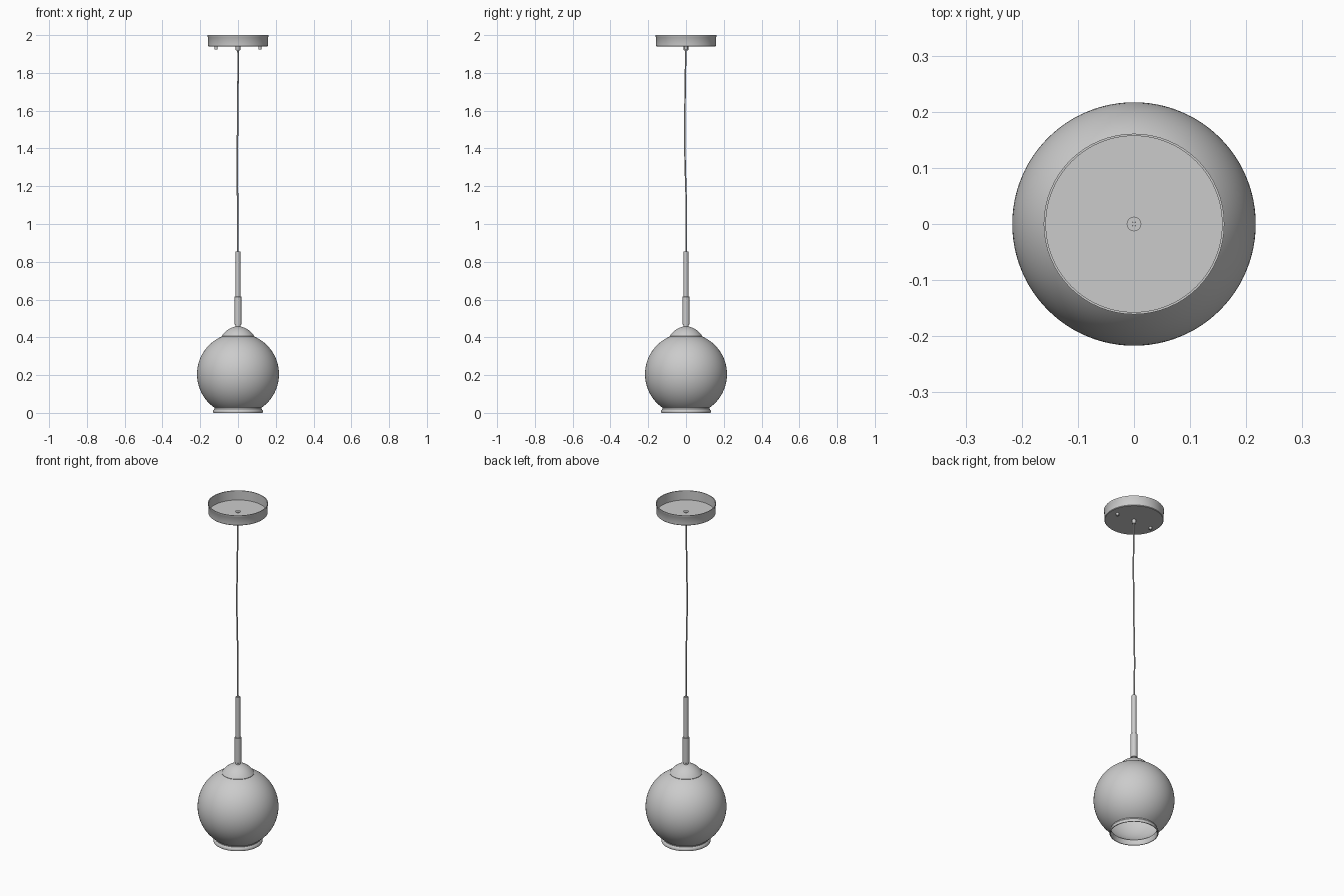
import bpy
import bmesh
import math
from mathutils import Vector

cube = bpy.data.objects.get("Cube")
if cube:
    bpy.data.objects.remove(cube, do_unlink=True)

grey = bpy.data.materials.new("light grey")
grey.use_nodes = True
colour = (0.6, 0.6, 0.6, 1)
grey.diffuse_color = colour
grey.node_tree.nodes["Principled BSDF"].inputs["Base Color"].default_value = colour


def lathe(name, profile, steps=64, centre=(0, 0), closed=False):
    """Spin an (r, z) profile around a vertical axis."""
    bm = bmesh.new()
    verts = [bm.verts.new((r, 0, z)) for r, z in profile]
    pairs = list(zip(verts, verts[1:]))
    if closed:
        pairs.append((verts[-1], verts[0]))
    edges = [bm.edges.new(p) for p in pairs]
    bmesh.ops.spin(bm, geom=verts + edges, cent=(0, 0, 0), axis=(0, 0, 1),
                   angle=math.tau, steps=steps, use_duplicate=False)
    bmesh.ops.remove_doubles(bm, verts=bm.verts, dist=1e-5)
    bmesh.ops.recalc_face_normals(bm, faces=bm.faces)
    mesh = bpy.data.meshes.new(name)
    bm.to_mesh(mesh)
    bm.free()
    obj = bpy.data.objects.new(name, mesh)
    bpy.context.collection.objects.link(obj)
    obj.location = (centre[0], centre[1], 0)
    mesh.materials.append(grey)
    bpy.ops.object.select_all(action='DESELECT')
    obj.select_set(True)
    bpy.context.view_layer.objects.active = obj
    bpy.ops.object.shade_smooth_by_angle(angle=math.radians(35))
    return obj


def rod(name, radius, z0, z1, centre=(0, 0), bevel=0.001):
    """Solid upright cylinder with softened rims."""
    lathe(name, [(0, z0), (radius - bevel, z0), (radius, z0 + bevel),
                 (radius, z1 - bevel), (radius - bevel, z1), (0, z1)],
          32, centre)


def arc(radius, centre_z, start, end, count):
    """Points on a circle; angles are measured down from the top."""
    angles = [math.radians(start + (end - start) * i / count) for i in range(count + 1)]
    return [(radius * math.sin(a), centre_z + radius * math.cos(a)) for a in angles]


# Ceiling canopy: shallow cup open at the top
lathe("canopy", [(0.008, 1.94), (0.156, 1.94), (0.159, 1.943), (0.159, 1.988),
                 (0.161, 1.991), (0.161, 2.0), (0.157, 2.0), (0.157, 1.945),
                 (0.008, 1.945)], closed=True)

# Canopy screws and cord grommet
for side, label in ((1, "left"), (-1, "right")):
    rod(label + "_screw", 0.008, 1.924, 1.941, (side * 0.116, 0))
lathe("cord_grommet", [(0.004, 1.918), (0.010, 1.918), (0.012, 1.921), (0.012, 1.941),
                       (0.007, 1.941), (0.007, 1.949), (0.013, 1.949), (0.013, 1.952),
                       (0.004, 1.952)], 32, closed=True)

# Slightly wavy hanging cord
curve = bpy.data.curves.new("cord", 'CURVE')
curve.dimensions = '3D'
curve.bevel_depth = 0.004
curve.bevel_resolution = 3
curve.use_fill_caps = True
spline = curve.splines.new('BEZIER')
path = [(0, 0, 1.95), (0, -0.004, 1.75), (-0.003, -0.006, 1.4),
        (-0.002, 0.002, 1.05), (0, 0, 0.84)]
spline.bezier_points.add(len(path) - 1)
for point, co in zip(spline.bezier_points, path):
    point.co = Vector(co)
    point.handle_left_type = point.handle_right_type = 'AUTO'
curve.materials.append(grey)
cord = bpy.data.objects.new("cord", curve)
bpy.context.collection.objects.link(cord)

# Stem, sleeve and neck
rod("stem", 0.0125, 0.60, 0.855)
rod("sleeve", 0.0185, 0.468, 0.615)
rod("neck", 0.013, 0.445, 0.475)

# Domed cap on the globe
lathe("globe_cap", [(0, 0.457), (0.016, 0.457), (0.032, 0.452), (0.050, 0.443),
                    (0.066, 0.431), (0.079, 0.417), (0.087, 0.406), (0.087, 0.402),
                    (0.080, 0.402)])

# Hollow globe shade with flared lip around the bottom opening
outer = arc(0.217, 0.205, 20, 145, 36)
inner = arc(0.213, 0.205, 145, 20, 36)
lip = [(0.124, 0.021), (0.127, 0.018), (0.131, 0.012), (0.132, 0.004),
       (0.130, 0.0), (0.126, 0.0), (0.125, 0.008), (0.120, 0.020)]
lathe("globe_shade", outer + lip + inner, 96, closed=True)
